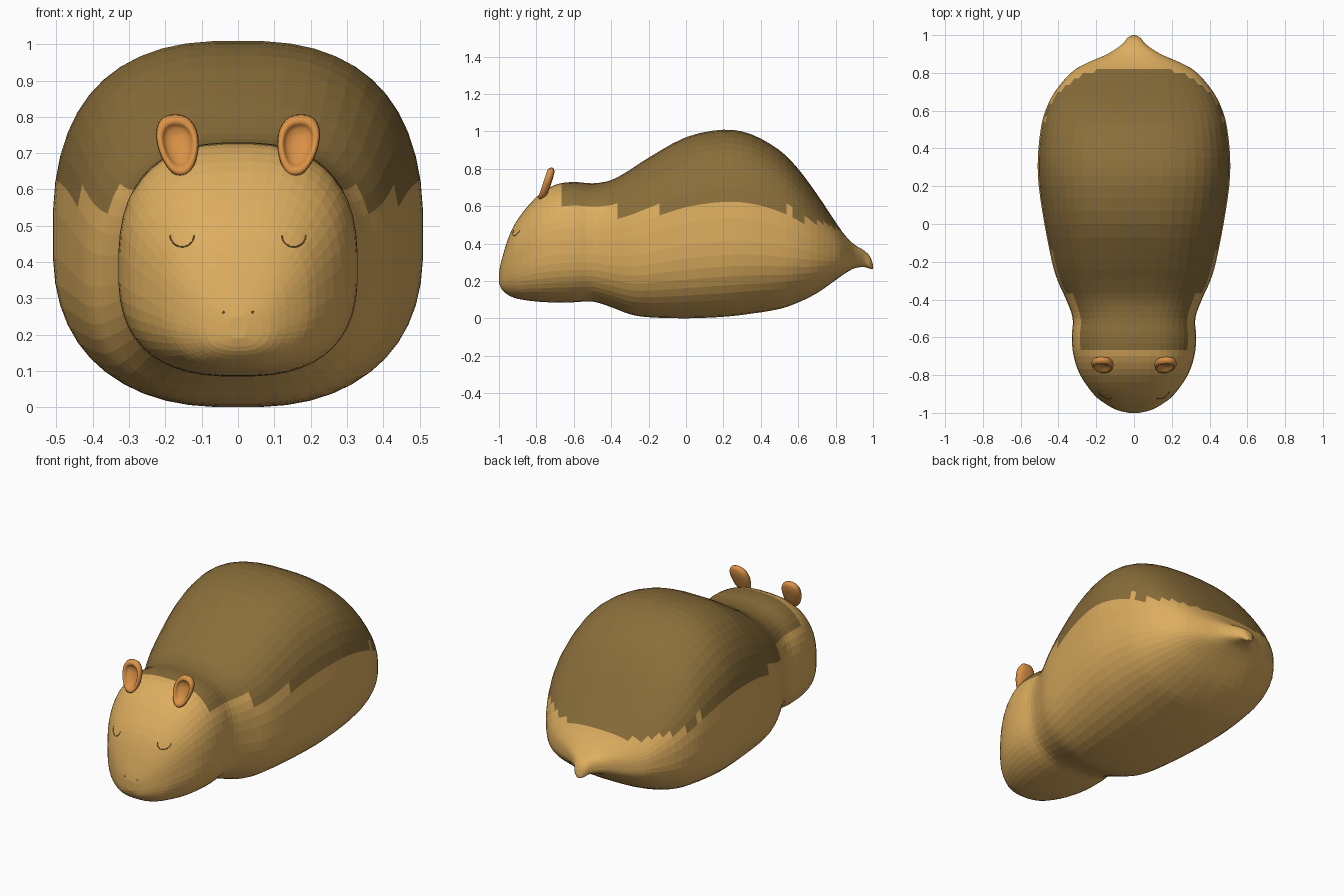
import bpy, bmesh, math
from mathutils import Vector
from mathutils.bvhtree import BVHTree

if "Cube" in bpy.data.objects:
    bpy.data.objects.remove(bpy.data.objects["Cube"])


def material(name, rgb):
    m = bpy.data.materials.new(name)
    m.diffuse_color = (*rgb, 1)
    m.use_nodes = True
    m.node_tree.nodes["Principled BSDF"].inputs["Base Color"].default_value = m.diffuse_color
    return m


TAN = material("tan skin", (0.72, 0.42, 0.115))
BROWN = material("brown back", (0.255, 0.157, 0.043))
ORANGE = material("orange ear", (0.70, 0.285, 0.062))

# Body stations from nose to tail: y, bottom z, top z, half width
STATIONS = [
    (-1.0, 0.19, 0.25, 0.025), (-0.985, 0.155, 0.315, 0.09), (-0.95, 0.125, 0.43, 0.155),
    (-0.9, 0.105, 0.53, 0.215), (-0.8, 0.09, 0.65, 0.285), (-0.7, 0.085, 0.715, 0.32),
    (-0.6, 0.086, 0.73, 0.33), (-0.5, 0.09, 0.723, 0.325), (-0.4, 0.06, 0.74, 0.36),
    (-0.3, 0.022, 0.795, 0.405), (-0.2, 0.006, 0.86, 0.435), (0.0, 0.0, 0.97, 0.475),
    (0.2, 0.008, 1.01, 0.505), (0.35, 0.025, 0.985, 0.51), (0.5, 0.05, 0.9, 0.495),
    (0.6, 0.085, 0.8, 0.47), (0.7, 0.135, 0.665, 0.42), (0.8, 0.205, 0.515, 0.335),
    (0.85, 0.24, 0.445, 0.255), (0.9, 0.268, 0.395, 0.14), (0.95, 0.275, 0.365, 0.065),
    (0.985, 0.265, 0.33, 0.035), (1.0, 0.265, 0.285, 0.01),
]
SIDES, STEPS = 48, 3


def spline(a, b, c, d, t):
    return [0.5 * (2 * q + (r - p) * t + (2 * p - 5 * q + 4 * r - s) * t * t
                   + (3 * q - p - 3 * r + s) * t ** 3) for p, q, r, s in zip(a, b, c, d)]


def power(v, e):
    return math.copysign(abs(v) ** e, v)


def loft(bm, rings):
    loops = [[bm.verts.new(p) for p in r] for r in rings]
    n = len(loops[0])
    for a, b in zip(loops, loops[1:]):
        for i in range(n):
            bm.faces.new((a[i], a[(i + 1) % n], b[(i + 1) % n], b[i]))
    bm.faces.new(loops[0])
    bm.faces.new(loops[-1])
    bmesh.ops.recalc_face_normals(bm, faces=bm.faces)


def finish(bm, name, mats, smooth):
    me = bpy.data.meshes.new(name)
    bm.to_mesh(me)
    bm.free()
    for m in mats:
        me.materials.append(m)
    for p in me.polygons:
        p.use_smooth = smooth
    ob = bpy.data.objects.new(name, me)
    bpy.context.collection.objects.link(ob)
    return ob


def is_back(c):
    # brown cape covers the upper body between the ears and the tail
    if not -0.66 < c.y < 0.82:
        return False
    if c.y < -0.38:
        limit = 0.6
    elif c.y < -0.2:
        limit = 0.555
    elif c.y < 0.57:
        limit = 0.585
    else:
        limit = 0.54 - 0.24 * (c.y - 0.57)
    return c.z > limit


# Body, head and tail as one lofted skin
last = len(STATIONS) - 1
rings = []
for k in range(last * STEPS + 1):
    i = min(k // STEPS, last - 1)
    quad = [STATIONS[max(0, min(last, i + o))] for o in (-1, 0, 1, 2)]
    y, low, high, half = spline(*quad, k / STEPS - i)
    mid = low + 0.46 * (high - low)
    ring = []
    for j in range(SIDES):
        a = math.tau * (j + 0.5) / SIDES
        e = 2 / 2.6
        h = high - mid if math.sin(a) > 0 else mid - low
        ring.append((half * power(math.cos(a), e), y, mid + h * power(math.sin(a), e)))
    rings.append(ring)
bm = bmesh.new()
loft(bm, rings)
for f in bm.faces:
    f.material_index = int(is_back(f.calc_center_median()))
skin = BVHTree.FromBMesh(bm)
finish(bm, "body", [TAN, BROWN], False)


def on_face(x, z):
    return skin.ray_cast(Vector((x, -2, z)), Vector((0, 1, 0)))[0]


# Ear: egg-shaped cup, as (scale, depth) rings from the back round to the hollow
EAR_RINGS = [(0.3, 0.024), (0.75, 0.021), (0.93, 0.012), (1.0, 0.0), (0.97, -0.013),
             (0.87, -0.02), (0.74, -0.019), (0.66, -0.01), (0.55, 0.002), (0.2, 0.006)]
for side, label in ((-1, "left"), (1, "right")):
    rings = []
    for s, depth in EAR_RINGS:
        ring = []
        for j in range(32):
            a = math.tau * j / 32
            u, v = math.cos(a), math.sin(a)
            w = 0.057 + 0.011 * v
            z = 0.722 + 0.085 * s * v
            x = 0.166 + s * w * power(u, 0.85) + 0.10 * (z - 0.73)
            ring.append((side * x, -0.742 + depth + 0.33 * (z - 0.73), z))
        rings.append(ring)
    bm = bmesh.new()
    loft(bm, rings)
    finish(bm, label + "_ear", [ORANGE], True)

    # Closed eye: thin curved lid line lying on the face
    cu = bpy.data.curves.new(label + "_eyelid", "CURVE")
    cu.dimensions = "3D"
    cu.bevel_depth = 0.002
    cu.bevel_resolution = 1
    sp = cu.splines.new("POLY")
    sp.points.add(12)
    for j, p in enumerate(sp.points):
        a = math.pi * (1 + j / 12)
        p.co = (*on_face(side * 0.154 + 0.033 * math.cos(a), 0.474 + 0.032 * math.sin(a)), 1)
    cu.materials.append(BROWN)
    bpy.context.collection.objects.link(bpy.data.objects.new(label + "_eyelid", cu))

    # Nostril dot
    bm = bmesh.new()
    bmesh.ops.create_icosphere(bm, subdivisions=1, radius=0.004)
    bmesh.ops.translate(bm, vec=on_face(side * 0.04, 0.262), verts=bm.verts)
    finish(bm, label + "_nostril", [BROWN], True)
